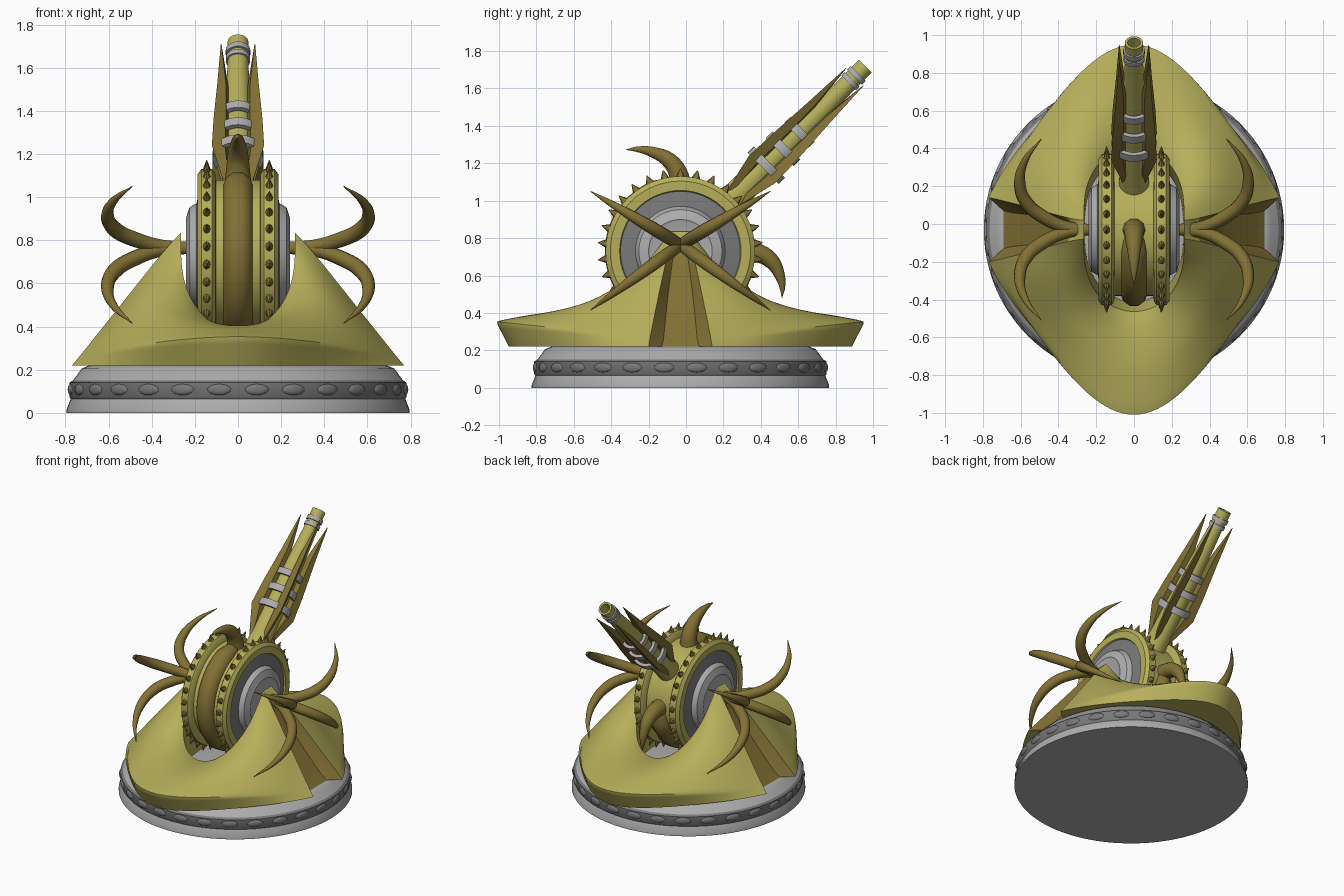
import bpy, bmesh, math
from mathutils import Vector, Matrix

if "Cube" in bpy.data.objects:
    bpy.data.objects.remove(bpy.data.objects["Cube"])

def mat(name, r, g, b):
    m = bpy.data.materials.new(name)
    m.diffuse_color = (r, g, b, 1)
    m.use_nodes = True
    m.node_tree.nodes["Principled BSDF"].inputs["Base Color"].default_value = m.diffuse_color
    return m

OLIVE = mat("olive", .47, .43, .105)
BROWN = mat("horn brown", .225, .165, .035)
LIGHT = mat("light grey", .42, .42, .42)
DARK = mat("dark grey", .19, .19, .19)

CY, CZ = -.03, .73            # wheel axle position
GUN = (math.radians(-45), 0, 0)

def finish(ob, angle=35):
    bpy.ops.object.select_all(action='DESELECT')
    ob.select_set(True)
    bpy.context.view_layer.objects.active = ob
    bpy.ops.object.convert(target='MESH')
    bpy.ops.object.shade_smooth_by_angle(angle=math.radians(angle))
    return ob

def add(name, bm, mats, loc=(0, 0, 0), rot=(0, 0, 0), mods=None, angle=35):
    bmesh.ops.recalc_face_normals(bm, faces=bm.faces)
    me = bpy.data.meshes.new(name)
    bm.to_mesh(me)
    bm.free()
    for m in mats:
        me.materials.append(m)
    ob = bpy.data.objects.new(name, me)
    ob.location, ob.rotation_euler = loc, rot
    bpy.context.collection.objects.link(ob)
    if mods:
        mods(ob)
    return finish(ob, angle)

def lathe(name, prof, mats, loc, rot=(0, 0, 0), seg=64, idx=None, closed=False):
    """Spin (radius, height) points around local z; idx gives a material per segment."""
    bm = bmesh.new()
    rows = [[bm.verts.new((r * math.cos(2 * math.pi * k / seg), r * math.sin(2 * math.pi * k / seg), h))
             for k in range(seg)] for r, h in prof]
    n = len(rows)
    for i in range(n if closed else n - 1):
        a, b = rows[i], rows[(i + 1) % n]
        for k in range(seg):
            j = (k + 1) % seg
            f = bm.faces.new((a[k], a[j], b[j], b[k]))
            f.material_index = idx[i] if idx else 0
    bmesh.ops.remove_doubles(bm, verts=bm.verts, dist=1e-5)
    return add(name, bm, mats, loc, rot)

def horn(name, pts, radii):
    """Tapered tube through points."""
    cu = bpy.data.curves.new(name, 'CURVE')
    cu.dimensions = '3D'
    cu.bevel_depth, cu.bevel_resolution, cu.resolution_u = 1, 3, 6
    cu.use_fill_caps = True
    sp = cu.splines.new('BEZIER')
    sp.bezier_points.add(len(pts) - 1)
    for p, co, r in zip(sp.bezier_points, pts, radii):
        p.co, p.radius = co, r
        p.handle_left_type = p.handle_right_type = 'AUTO'
    cu.materials.append(BROWN)
    ob = bpy.data.objects.new(name, cu)
    bpy.context.collection.objects.link(ob)
    return finish(ob, 50)

# Round base with a dark studded band
lathe("base", [(0, 0), (.795, 0), (.795, .015), (.775, .065), (.782, .075), (.782, .14),
               (.765, .15), (.725, .205), (.69, .22), (0, .22)],
      [LIGHT, DARK], (0, CY, 0), seg=96, idx=[0, 0, 0, 1, 1, 1, 0, 0, 0])
bm = bmesh.new()
for k in range(28):
    m = (Matrix.Rotation(2 * math.pi * (k + .5) / 28, 4, 'Z') @ Matrix.Translation((.78, 0, .108))
         @ Matrix.Diagonal((.013, .055, .026, 1)))
    bmesh.ops.create_uvsphere(bm, u_segments=12, v_segments=8, radius=1, matrix=m)
add("base_studs", bm, [DARK], (0, CY, 0))

# Hull: columns of points (outer bottom, rim, middle, shoulder, inner edge, inner bottom)
front = [
    [(0, -.98, .22), (0, -1.06, .36), (0, -.78, .40), (0, -.56, .40), (0, -.47, .385), (0, -.42, .25)],
    [(.23, -.88, .22), (.25, -.93, .345), (.18, -.72, .42), (.12, -.52, .42), (.10, -.45, .40), (.09, -.40, .25)],
    [(.51, -.59, .22), (.50, -.61, .31), (.37, -.50, .47), (.25, -.42, .50), (.20, -.38, .48), (.18, -.34, .25)],
    [(.69, -.36, .22), (.66, -.36, .27), (.46, -.30, .57), (.32, -.26, .64), (.265, -.24, .63), (.25, -.22, .25)],
    [(.77, -.20, .22), (.72, -.19, .28), (.52, -.14, .53), (.33, -.085, .77), (.265, -.08, .835), (.26, -.08, .25)],
    [(.69, -.13, .22), (.65, -.12, .26), (.43, -.095, .52), (.33, -.06, .76), (.265, -.055, .835), (.26, -.05, .25)],
]
cols = front + [[(x, 2 * CY - y, z) for x, y, z in c] for c in reversed(front)]
bm = bmesh.new()
crease = bm.edges.layers.float.new('crease_edge')
grid = []
for c in cols:
    x, y, z = c[0]
    grid.append([bm.verts.new(p) for p in [(x * .75, CY + (y - CY) * .7, .221)] + c])
for i in range(len(grid) - 1):
    for j in range(6):
        f = bm.faces.new((grid[i][j], grid[i + 1][j], grid[i + 1][j + 1], grid[i][j + 1]))
        f.material_index = 1 if 4 <= i <= 6 and 1 <= j <= 3 else 0
for i, c in enumerate(grid):
    for j in range(7):
        if i + 1 < len(grid) and j in (1, 2, 5):
            e = bm.edges.get((c[j], grid[i + 1][j]))
            e[crease] = .8 if j == 2 else 1
        if 4 <= i <= 7 and j < 6:
            bm.edges.get((c[j], c[j + 1]))[crease] = 1

def hull_mods(ob):
    ob.modifiers.new("mirror", 'MIRROR')
    s = ob.modifiers.new("smooth", 'SUBSURF')
    s.levels = s.render_levels = 3

add("hull", bm, [OLIVE, BROWN], mods=hull_mods, angle=40)

# Wheel: drum, two toothed discs with grey hubs
lathe("wheel_drum", [(0, -.12), (.35, -.12), (.35, .12), (0, .12)], [OLIVE], (0, CY, CZ), (0, math.pi / 2, 0))
for s, side in ((1, "right"), (-1, "left")):
    lathe("wheel_disc_" + side,
          [(.30, .10), (.38, .105), (.40, .12), (.40, .17), (.375, .188), (.325, .188), (.32, .178),
           (.24, .192), (.235, .205), (.222, .225), (.17, .242), (.155, .236), (0, .236)],
          [OLIVE, DARK, LIGHT], (0, CY, CZ), (0, s * math.pi / 2, 0),
          idx=[0, 0, 0, 0, 0, 0, 1, 2, 2, 2, 2, 2])
    bm = bmesh.new()
    for k in range(30):
        m = (Matrix.Rotation(2 * math.pi * k / 30, 4, 'X') @ Matrix.Translation((s * .145, 0, .418))
             @ Matrix.Diagonal((.85, 1.1, 1, 1)))
        bmesh.ops.create_cone(bm, cap_ends=True, segments=8, radius1=.023, radius2=.002, depth=.048, matrix=m)
    add("wheel_teeth_" + side, bm, [BROWN], (0, CY, CZ))

# Brown tube wrapped around the wheel, ending in two curled horns
arc = [math.radians(88 + 274 * k / 24) for k in range(25)]
horn("wheel_tube", [(0, CY + .335 * math.cos(a), CZ + .335 * math.sin(a)) for a in arc],
     [.03, .06] + [.072] * 21 + [.06, .03])
curl = [(0, .33), (-.01, .41), (-.06, .485), (-.15, .53), (-.23, .545), (-.29, .543)]
curl_r = [.062, .054, .045, .03, .016, .002]
horn("top_horn", [(0, CY + a, CZ + b) for a, b in curl], curl_r)
horn("rear_horn", [(0, CY + b, CZ + a * .85) for a, b in curl], curl_r)

# Four curved horns on each flank
side_path = [(.24, 0, .03), (.36, .03, .032), (.48, .14, .036), (.57, .30, .036),
             (.605, .52, .03), (.575, .77, .018), (.49, 1, .002)]
for s in (1, -1):
    for dy in (.48, -.48):
        for dz in (.285, -.35):
            horn("side_horn", [(s * x, CY + f * dy, .765 + f * dz) for x, f, r in side_path],
                 [r for x, f, r in side_path])

# Gun barrel with hollow muzzle
lathe("barrel", [(.085, .25), (.075, .45), (.07, .7), (.06, 1.0), (.048, 1.25), (.048, 1.40),
                 (.034, 1.40), (.03, 1.3), (0, 1.3)], [OLIVE], (0, CY, CZ), GUN, 32)

# Silver clamps and muzzle rings
for h, r, w in ((.65, .118, .024), (.775, .106, .024), (.90, .093, .022), (1.285, .056, .013), (1.33, .057, .015)):
    lathe("barrel_band", [(r, h - w), (r, h + w), (r - .022, h + w), (r - .022, h - w)],
          [LIGHT], (0, CY, CZ), GUN, 32, closed=True)

# Four long blades around the barrel, with diamond cross-section
for k in range(4):
    bm = bmesh.new()
    rings = []
    for h, r0, r1, t in ((.38, .04, .07, .015), (.62, .045, .158, .028), (.80, .045, .148, .028),
                         (1.05, .055, .125, .02), (1.32, .1, .104, .002)):
        m = (r0 + r1) / 2
        rings.append([bm.verts.new(p) for p in ((r0, 0, h), (m, t, h), (r1, 0, h), (m, -t, h))])
    for a, b in zip(rings, rings[1:]):
        for i in range(4):
            j = (i + 1) % 4
            bm.faces.new((a[i], a[j], b[j], b[i]))
    bm.faces.new(rings[0])
    bm.faces.new(rings[-1])
    bmesh.ops.rotate(bm, verts=bm.verts, matrix=Matrix.Rotation(math.radians(40 if k % 2 == 0 else -40) + (math.pi if k > 1 else 0), 3, 'Z'))
    add("barrel_blade", bm, [BROWN], (0, CY, CZ), GUN, angle=30)
